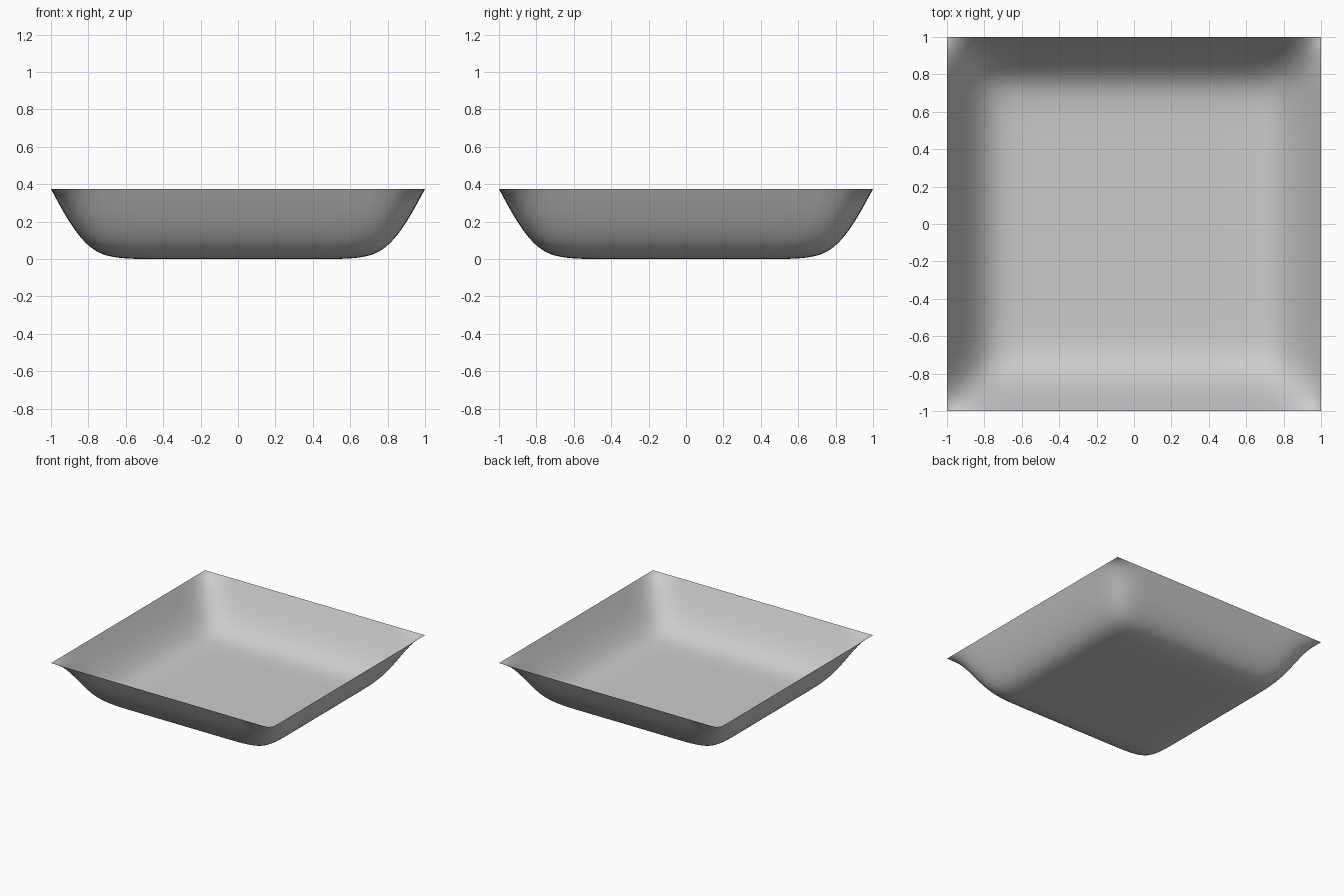
import bpy, bmesh

if "Cube" in bpy.data.objects:
    bpy.data.objects.remove(bpy.data.objects["Cube"])

# Control cage: a 5 x 5 square sheet whose rim is raised above a flat middle
LINES = [-1.0, -0.8, -0.52, 0.52, 0.8, 1.0]
RIM_HEIGHT = 0.375

bm = bmesh.new()
cage = [[bm.verts.new((x, y, RIM_HEIGHT if max(abs(x), abs(y)) == 1.0 else 0.0))
         for x in LINES] for y in LINES]
for j in range(5):
    for i in range(5):
        bm.faces.new((cage[j][i], cage[j][i + 1], cage[j + 1][i + 1], cage[j + 1][i]))

mesh = bpy.data.meshes.new("tray")
bm.to_mesh(mesh)
bm.free()
tray = bpy.data.objects.new("tray", mesh)
bpy.context.collection.objects.link(tray)

# Smooth sheet with crisp square corners
for poly in mesh.polygons:
    poly.use_smooth = True
sub = tray.modifiers.new("smooth", 'SUBSURF')
sub.levels = sub.render_levels = 4
sub.boundary_smooth = 'PRESERVE_CORNERS'
